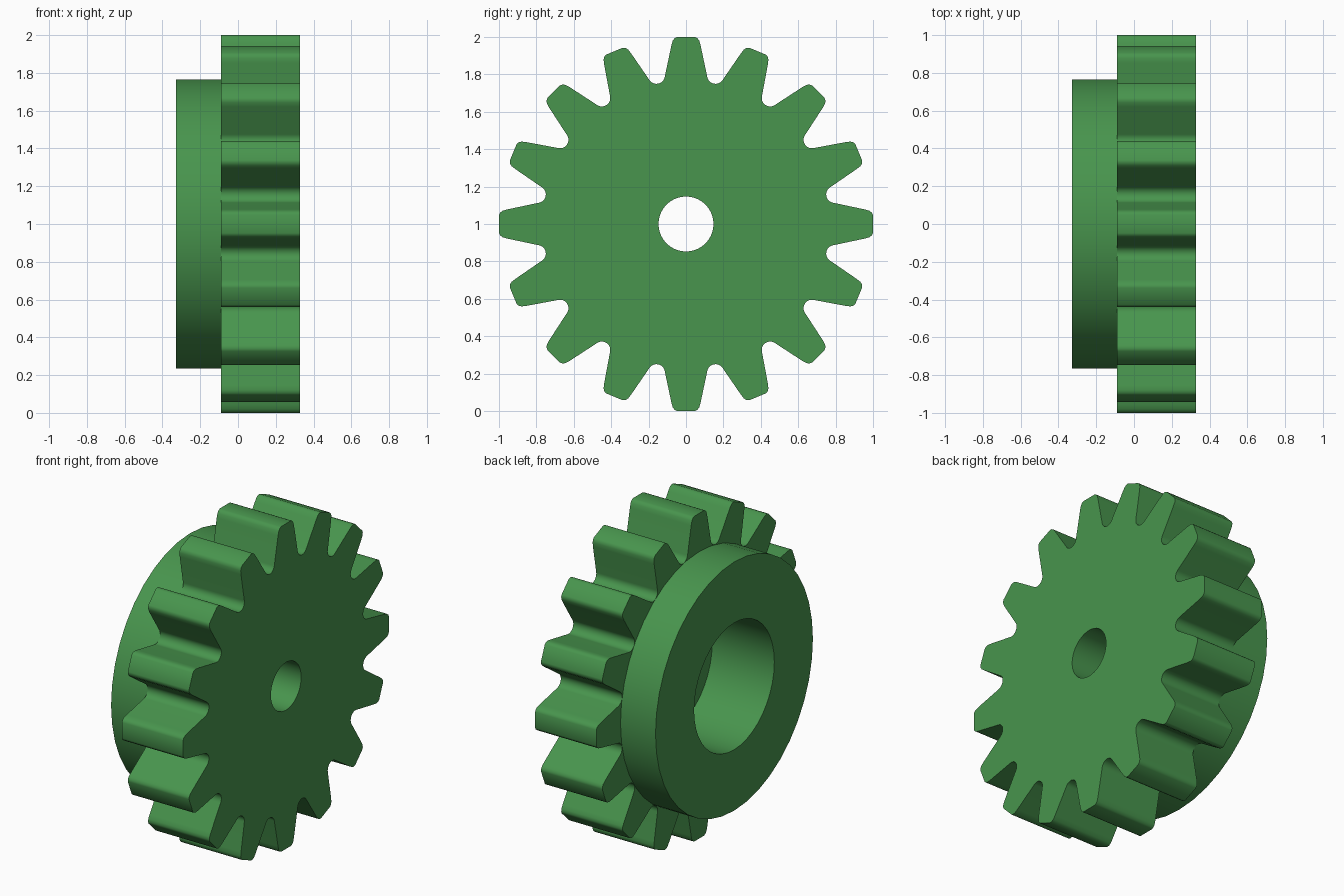
import bpy, bmesh, math

if "Cube" in bpy.data.objects:
    bpy.data.objects.remove(bpy.data.objects["Cube"])

TEETH = 16
X_BACK, X_STEP, X_FRONT = -0.328, -0.09, 0.327   # hub face, gear back, gear front
R_HUB, R_RECESS, R_BORE = 0.765, 0.39, 0.147
X_FLOOR = 0.095                                  # bottom of the recess

green = bpy.data.materials.new("green")
green.diffuse_color = (0.065, 0.30, 0.075, 1)
green.use_nodes = True
green.node_tree.nodes["Principled BSDF"].inputs["Base Color"].default_value = green.diffuse_color


def prism(name, outline, x0, x1):
    """Extrude a (y, z) outline along x."""
    bm = bmesh.new()
    face = bm.faces.new([bm.verts.new((x0, y, z + 1)) for y, z in outline])
    ext = bmesh.ops.extrude_face_region(bm, geom=[face])
    moved = [v for v in ext["geom"] if isinstance(v, bmesh.types.BMVert)]
    bmesh.ops.translate(bm, verts=moved, vec=(x1 - x0, 0, 0))
    bmesh.ops.recalc_face_normals(bm, faces=bm.faces)
    mesh = bpy.data.meshes.new(name)
    bm.to_mesh(mesh)
    bm.free()
    mesh.materials.append(green)
    ob = bpy.data.objects.new(name, mesh)
    bpy.context.collection.objects.link(ob)
    return ob


def circle(r, n):
    return [(r * math.cos(2 * math.pi * i / n), r * math.sin(2 * math.pi * i / n))
            for i in range(n)]


def gear_outline():
    """Round-cornered straight-flanked teeth with round root fillets."""
    half = math.pi / TEETH
    side = [(1.0, 0.048), (0.994, 0.061), (0.980, 0.071), (0.955, 0.078)]
    fillet, steps = 0.045, 6
    cx, cy = 0.81 * math.cos(half), 0.81 * math.sin(half)
    for i in range(steps + 1):
        a = math.pi + half + math.radians(67) * (1 - i / steps)
        side.append((cx + fillet * math.cos(a), cy + fillet * math.sin(a)))
    # the root midpoint is shared by neighbouring teeth
    tooth = [(r, -t) for r, t in reversed(side[:-1])] + side
    pts = []
    for k in range(TEETH):
        a = 2 * math.pi * k / TEETH
        c, s = math.cos(a), math.sin(a)
        pts += [(r * c - t * s, r * s + t * c) for r, t in tooth]
    return pts


def cut(ob, cutters):
    bpy.context.view_layer.objects.active = ob
    for c in cutters:
        mod = ob.modifiers.new("cut", "BOOLEAN")
        mod.operation = "DIFFERENCE"
        mod.solver = "EXACT"
        mod.object = c
        bpy.ops.object.modifier_apply(modifier=mod.name)


# toothed wheel and the plain hub behind it
gear = prism("toothed_wheel", gear_outline(), X_STEP, X_FRONT)
hub = prism("hub", circle(R_HUB, 40), X_BACK, X_STEP)

# shaft bore and wide recess
bore = prism("bore_cutter", circle(R_BORE, 40), -0.6, 0.6)
recess = prism("recess_cutter", circle(R_RECESS, 40), -0.6, X_FLOOR)
cut(gear, [bore, recess])
cut(hub, [recess])
for c in (bore, recess):
    bpy.data.objects.remove(c)

# smooth curved walls, crisp rims
for ob in (gear, hub):
    bpy.ops.object.select_all(action="DESELECT")
    ob.select_set(True)
    bpy.context.view_layer.objects.active = ob
    bpy.ops.object.shade_smooth_by_angle(angle=math.radians(35))
